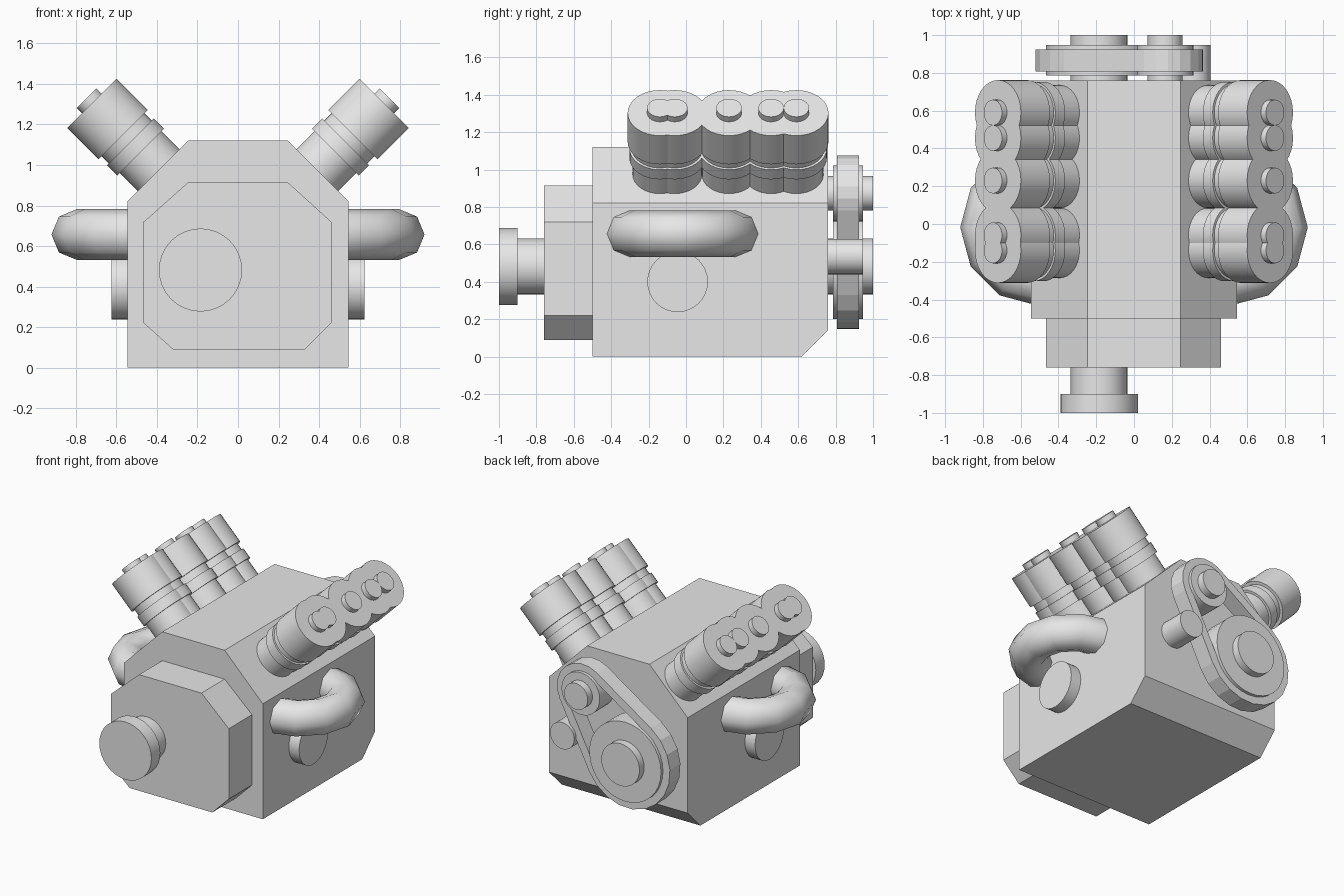
import bpy, bmesh, math
from mathutils import Vector, Matrix

if "Cube" in bpy.data.objects:
    bpy.data.objects.remove(bpy.data.objects["Cube"])

metal = bpy.data.materials.new("plain_grey_metal")
metal.diffuse_color = (0.8, 0.8, 0.8, 1)
metal.use_nodes = True
metal.node_tree.nodes["Principled BSDF"].inputs["Base Color"].default_value = metal.diffuse_color


def finish(bm, name, smooth=False):
    bmesh.ops.recalc_face_normals(bm, faces=bm.faces)
    me = bpy.data.meshes.new(name)
    bm.to_mesh(me)
    bm.free()
    ob = bpy.data.objects.new(name, me)
    bpy.context.collection.objects.link(ob)
    me.materials.append(metal)
    if smooth:
        bpy.ops.object.select_all(action='DESELECT')
        ob.select_set(True)
        bpy.context.view_layer.objects.active = ob
        bpy.ops.object.shade_smooth_by_angle(angle=math.radians(40))
    return ob


def prism(profile, y0, y1):
    """Extrude an (x, z) outline along y."""
    bm = bmesh.new()
    face = bm.faces.new([bm.verts.new((x, y0, z)) for x, z in profile])
    ext = bmesh.ops.extrude_face_region(bm, geom=[face])["geom"]
    verts = [v for v in ext if isinstance(v, bmesh.types.BMVert)]
    bmesh.ops.translate(bm, verts=verts, vec=(0, y1 - y0, 0))
    return bm


def rod(name, start, end, radius, sides=32):
    """Solid cylinder between two points."""
    a, b = Vector(start), Vector(end)
    turn = (b - a).to_track_quat('Z', 'Y').to_matrix().to_4x4()
    bm = bmesh.new()
    bmesh.ops.create_cone(bm, cap_ends=True, segments=sides, radius1=radius,
                          radius2=radius, depth=(b - a).length,
                          matrix=Matrix.Translation((a + b) / 2) @ turn)
    return finish(bm, name, True)


# Engine block with the lower rear edge cut off
block = prism([(-0.545, 0), (0.545, 0), (0.545, 0.82), (0.245, 1.12),
               (-0.245, 1.12), (-0.545, 0.82)], -0.5, 0.76)
cut = bmesh.ops.bisect_plane(block, geom=block.verts[:] + block.edges[:] + block.faces[:],
                             plane_co=(0, 0.617, 0), plane_no=(0, 1, -1), clear_outer=True)
bmesh.ops.holes_fill(block, edges=[e for e in block.edges if e.is_boundary])
finish(block, "engine_block")

# Front housing
finish(prism([(-0.32, 0.09), (0.33, 0.09), (0.46, 0.22), (0.46, 0.72), (0.245, 0.915),
              (-0.245, 0.915), (-0.465, 0.72), (-0.465, 0.22)], -0.76, -0.49), "front_housing")

# Output shaft and flange
CX, CZ = -0.185, 0.482
rod("output_shaft", (CX, -0.9, CZ), (CX, -0.74, CZ), 0.15)
rod("output_flange", (CX, -1.0, CZ), (CX, -0.9, CZ), 0.205)

# Cylinder banks: base, collar, neck, head and cap along a 45 degree axis
steps = [("base", -0.06, 0.13, 0.145), ("collar", 0.127, 0.2, 0.163),
         ("neck", 0.2, 0.255, 0.15), ("head", 0.25, 0.467, 0.172),
         ("cap", 0.46, 0.505, 0.068)]
for side, tag in ((1, "right"), (-1, "left")):
    for i, y in enumerate((-0.14, -0.06, 0.23, 0.455, 0.59)):
        for part, t0, t1, r in steps:
            p = [(side * (0.39 + t * math.sqrt(0.5)), y, 0.973 + t * math.sqrt(0.5))
                 for t in (t0, t1)]
            rod(f"{tag}_cylinder_{part}_{i + 1}", p[0], p[1], r)

    # Side cover disc
    rod(f"{tag}_side_cover", (side * 0.5, -0.045, 0.4), (side * 0.625, -0.045, 0.4), 0.162)

    # Half-ring exhaust pipe
    bm = bmesh.new()
    rings = []
    for k in range(7):
        a = math.radians(-90 + 30 * k)
        ring = []
        for j in range(8):
            b = math.tau * j / 8
            d = 0.29 + 0.125 * math.cos(b)
            ring.append(bm.verts.new((side * (0.505 + d * math.cos(a)),
                                      -0.018 + d * math.sin(a), 0.657 + 0.125 * math.sin(b))))
        rings.append(ring)
    for r0, r1 in zip(rings, rings[1:]):
        for j in range(8):
            bm.faces.new((r0[j], r0[(j + 1) % 8], r1[(j + 1) % 8], r1[j]))
    bm.faces.new(rings[0])
    bm.faces.new(rings[-1])
    ob = finish(bm, f"{tag}_exhaust_pipe")
    for f in ob.data.polygons:
        f.use_smooth = len(f.vertices) == 4

# Rear pulleys, their shafts and the separate idler
SX, SZ = 0.165, 0.873
rod("crank_shaft", (CX, 0.74, CZ), (CX, 1.0, CZ), 0.15)
rod("crank_pulley", (CX, 0.787, CZ), (CX, 0.947, CZ), 0.282)
rod("upper_shaft", (SX, 0.74, SZ), (SX, 1.0, SZ), 0.093)
rod("upper_pulley", (SX, 0.787, SZ), (SX, 0.947, SZ), 0.15)
rod("idler_shaft", (0.31, 0.74, 0.535), (0.31, 0.947, 0.535), 0.095)

# Drive belt: a loop around both pulleys
span = Vector((SX - CX, SZ - CZ))
heading = math.atan2(span.y, span.x)
tangent = math.acos(0.135 / span.length)


def belt_loop(big, small):
    pts = []
    for k in range(13):
        a = heading + tangent + (math.tau - 2 * tangent) * k / 12
        pts.append((CX + big * math.cos(a), CZ + big * math.sin(a)))
    for k in range(9):
        a = heading - tangent + 2 * tangent * k / 8
        pts.append((SX + small * math.cos(a), SZ + small * math.sin(a)))
    return pts


outer, inner = belt_loop(0.337, 0.202), belt_loop(0.278, 0.143)
bm = bmesh.new()
loops = [[bm.verts.new((x, y, z)) for x, z in pts]
         for pts, y in ((outer, 0.807), (outer, 0.925), (inner, 0.925), (inner, 0.807))]
n = len(outer)
for q in range(4):
    a, b = loops[q], loops[(q + 1) % 4]
    for k in range(n):
        bm.faces.new((a[k], a[(k + 1) % n], b[(k + 1) % n], b[k]))
finish(bm, "drive_belt")
